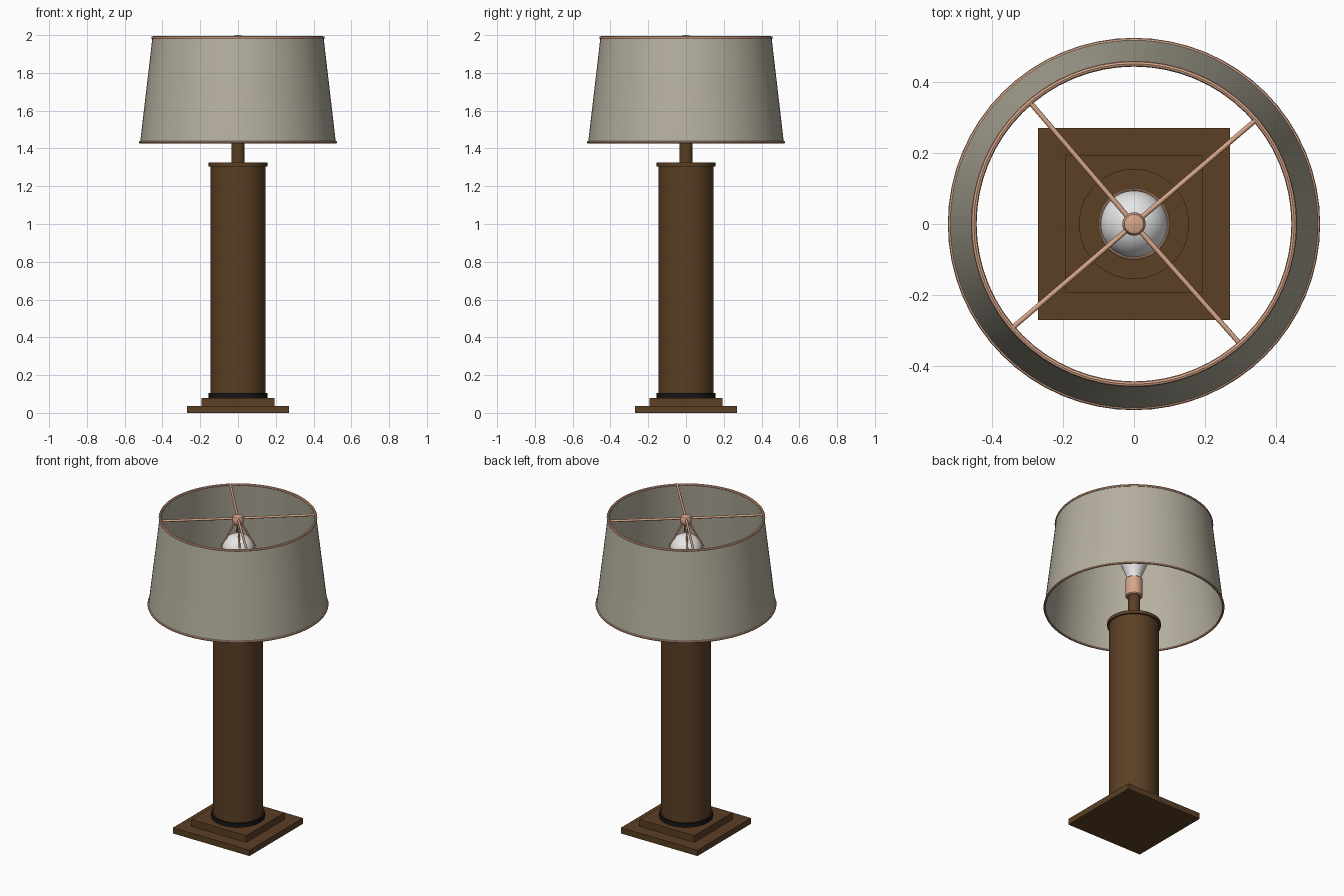
import bpy, math
from mathutils import Vector

if "Cube" in bpy.data.objects:
    bpy.data.objects.remove(bpy.data.objects["Cube"])


def mat(name, col):
    m = bpy.data.materials.new(name)
    m.diffuse_color = (*col, 1)
    m.use_nodes = True
    m.node_tree.nodes["Principled BSDF"].inputs["Base Color"].default_value = m.diffuse_color
    return m


BROWN = mat("brown wood", (0.105, 0.05, 0.018))
BLACK = mat("black band", (0.008, 0.008, 0.008))
COPPER = mat("copper", (0.68, 0.38, 0.25))
LINEN = mat("linen", (0.46, 0.43, 0.345))
GLASS = mat("white glass", (0.85, 0.85, 0.86))


def finish(ob, name, m):
    ob.name = name
    ob.data.materials.clear()
    ob.data.materials.append(m)
    return ob


def box(name, half, z0, z1, m):
    bpy.ops.mesh.primitive_cube_add(size=1, location=(0, 0, (z0 + z1) / 2))
    ob = bpy.context.object
    ob.scale = (2 * half, 2 * half, z1 - z0)
    return finish(ob, name, m)


def lathe(name, profile, m, n=64, closed=False):
    """Spin (radius, z) points about the z axis; on-axis points become poles."""
    verts, rings, faces = [], [], []
    for r, z in profile:
        k = 1 if r == 0 else n
        rings.append([len(verts) + i for i in range(k)])
        verts += [(r * math.cos(2 * math.pi * i / n),
                   r * math.sin(2 * math.pi * i / n), z) for i in range(k)]
    pairs = list(zip(rings, rings[1:]))
    if closed:
        pairs.append((rings[-1], rings[0]))
    for a, b in pairs:
        for i in range(n):
            j = (i + 1) % n
            f = [a[i % len(a)], a[j % len(a)], b[j % len(b)], b[i % len(b)]]
            faces.append(list(dict.fromkeys(f)))
    me = bpy.data.meshes.new(name)
    me.from_pydata(verts, [], faces)
    ob = bpy.data.objects.new(name, me)
    bpy.context.collection.objects.link(ob)
    bpy.ops.object.select_all(action='DESELECT')
    bpy.context.view_layer.objects.active = ob
    ob.select_set(True)
    bpy.ops.object.shade_smooth_by_angle(angle=math.radians(40))
    return finish(ob, name, m)


def drum(name, r, z0, z1, m):
    return lathe(name, [(0, z0), (r, z0), (r, z1), (0, z1)], m)


def hoop(name, r, z, t, m):
    prof = [(r + t * math.cos(a * math.pi / 4), z + t * math.sin(a * math.pi / 4))
            for a in range(8)]
    return lathe(name, prof, m, closed=True)


def rod(name, a, b, r, m):
    a, b = Vector(a), Vector(b)
    bpy.ops.mesh.primitive_cylinder_add(vertices=12, radius=r, depth=(b - a).length,
                                        location=(a + b) / 2)
    ob = bpy.context.object
    ob.rotation_euler = (b - a).to_track_quat('Z', 'Y').to_euler()
    bpy.ops.object.shade_smooth_by_angle(angle=math.radians(40))
    return finish(ob, name, m)


# Stepped base and column
box("base_plate", 0.27, 0, 0.037, BROWN)
box("base_step", 0.193, 0.037, 0.08, BROWN)
drum("column_band", 0.155, 0.08, 0.105, BLACK)
drum("column", 0.145, 0.105, 1.305, BROWN)
drum("column_cap", 0.155, 1.305, 1.325, BROWN)
drum("neck", 0.035, 1.325, 1.51, BROWN)

# Socket and bulb
lathe("socket", [(0, 1.5), (0.045, 1.5), (0.05, 1.505), (0.05, 1.615),
                 (0.045, 1.62), (0, 1.62)], COPPER, 32)
dome = [(0.096 * math.cos(math.radians(a)), 1.785 + 0.096 * math.sin(math.radians(a)))
        for a in range(-25, 90, 10)]
lathe("bulb", [(0, 1.61), (0.042, 1.61), (0.045, 1.64), (0.065, 1.69)] + dome
      + [(0, 1.881)], GLASS, 48)

# Shade with trim hoops
lathe("shade", [(0.518, 1.432), (0.453, 1.988), (0.448, 1.988), (0.513, 1.432)],
      LINEN, 96, closed=True)
hoop("shade_bottom_trim", 0.517, 1.433, 0.007, COPPER)
hoop("shade_top_trim", 0.451, 1.986, 0.008, COPPER)

# Hub, spokes to the shade, and wires down to the bulb clip
lathe("hub", [(0, 1.945), (0.024, 1.947), (0.032, 1.957), (0.033, 1.985),
              (0.027, 1.995), (0.014, 1.999), (0, 2.0)], COPPER, 32)
hoop("bulb_clip", 0.097, 1.805, 0.004, COPPER)
for i, deg in enumerate((40.5, 130.5, 220.5, 311.5)):
    c, s = math.cos(math.radians(deg)), math.sin(math.radians(deg))
    rod(f"spoke_{i + 1}", (0.02 * c, 0.02 * s, 1.982), (0.45 * c, 0.45 * s, 1.984),
        0.007, COPPER)
    rod(f"clip_wire_{i + 1}", (0.018 * c, 0.018 * s, 1.955),
        (0.098 * c, 0.098 * s, 1.805), 0.005, COPPER)
